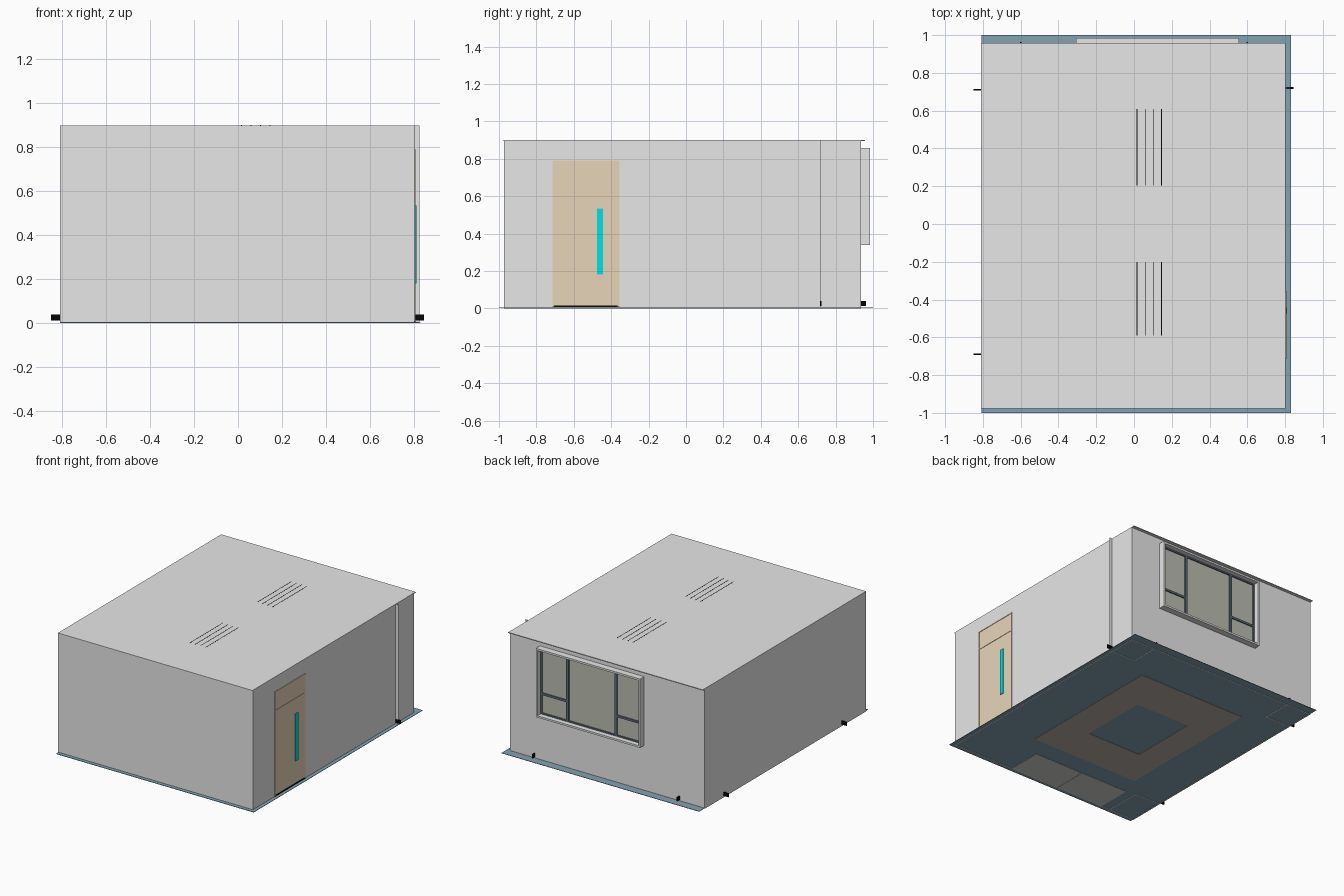
import bpy

if "Cube" in bpy.data.objects:
    bpy.data.objects.remove(bpy.data.objects["Cube"])


def material(name, r, g, b):
    """Flat colour given as sRGB bytes, stored as linear."""
    def lin(c):
        c /= 255
        return c / 12.92 if c <= 0.04045 else ((c + 0.055) / 1.055) ** 2.4
    m = bpy.data.materials.new(name)
    m.diffuse_color = (lin(r), lin(g), lin(b), 1)
    m.use_nodes = True
    m.node_tree.nodes["Principled BSDF"].inputs["Base Color"].default_value = m.diffuse_color
    return m


WHITE = material("white_plaster", 231, 231, 231)
BLUE = material("blue_grey_floor", 130, 162, 177)
TAUPE = material("taupe_rug", 184, 175, 166)
PALE = material("pale_grey", 212, 211, 208)
WOOD = material("light_wood", 232, 214, 185)
CYAN = material("cyan_handle", 0, 231, 237)
GLASS = material("grey_glass", 187, 190, 178)
FRAME = material("dark_window_frame", 92, 108, 122)
BLACK = material("black_trim", 6, 6, 6)


def box(name, mat, x, y, z):
    """Axis-aligned box from (min, max) pairs."""
    verts = [(a, b, c) for a in x for b in y for c in z]
    faces = [(0, 1, 3, 2), (4, 6, 7, 5), (0, 4, 5, 1),
             (2, 3, 7, 6), (0, 2, 6, 4), (1, 5, 7, 3)]
    me = bpy.data.meshes.new(name)
    me.from_pydata(verts, [], faces)
    me.materials.append(mat)
    ob = bpy.data.objects.new(name, me)
    bpy.context.collection.objects.link(ob)
    return ob


X0, X1, Y0, Y1, H, T = -0.81, 0.803, -0.972, 0.936, 0.90, 0.008

# Floor slab and ceiling (ceiling overhangs the back wall a little)
box("floor", BLUE, (-0.808, 0.83), (-1, 1), (0.002, 0.005))
box("ceiling", WHITE, (X0, X1), (-0.976, 0.958), (H - 0.006, H))

# Outer walls
box("left_wall", WHITE, (X0, X0 + T), (Y0, Y1), (0, H - 0.006))
box("right_wall", WHITE, (X1 - T, X1), (Y0, Y1), (0, H - 0.006))
box("front_wall", WHITE, (X0 + T, X1 - T), (Y0, Y0 + T), (0, H - 0.006))
box("back_wall", WHITE, (X0 + T, X1 - T), (Y1 - T, Y1), (0, H - 0.006))

# Boxed-in corner columns: two thin walls each
for tag, px, py in (("back_left", -0.60, 0.71), ("front_left", -0.595, -0.69),
                    ("back_right", 0.60, 0.72)):
    xs = (X0 + T, px) if px < 0 else (px, X1 - T)
    ys = (Y0 + T, py) if py < 0 else (py, Y1 - T)
    box(tag + "_column_side", WHITE, (px - 0.004, px + 0.004), ys, (0, H - 0.006))
    box(tag + "_column_face", WHITE, xs, (py - 0.004, py + 0.004), (0, H - 0.006))
    # Black skirting ends poking through the walls
    sx = (-0.85, X0) if px < 0 else (X1, 0.845)
    box(tag + "_skirting_end", BLACK, sx, (py - 0.004, py + 0.004), (0.012, 0.04))
    if py > 0:
        box(tag + "_back_skirting_end", BLACK, (px - 0.004, px + 0.004),
            (Y1, 0.963), (0.012, 0.04))

# Column fin standing out of the right wall
box("right_wall_fin", WHITE, (X1, 0.826), (0.718, 0.722), (0, H))

# Rug: square ring, passing through the floor
RX, RY, IX, IY = (-0.47, 0.43), (-0.555, 0.60), (-0.26, 0.195), (-0.255, 0.27)
box("rug_left", TAUPE, (RX[0], IX[0]), RY, (0, 0.008))
box("rug_right", TAUPE, (IX[1], RX[1]), RY, (0, 0.008))
box("rug_front", TAUPE, IX, (RY[0], IY[0]), (0, 0.008))
box("rug_back", TAUPE, IX, (IY[1], RY[1]), (0, 0.008))

# Pair of mats along the front wall
for i, xs in enumerate(((-0.52, -0.122), (-0.118, 0.29))):
    box("front_mat_%d" % (i + 1), PALE, xs, (Y0 + T, -0.705), (0, 0.008))

# Ceiling slots: two groups of four thin lines
for g, y in enumerate(((-0.59, -0.20), (0.205, 0.61))):
    for i in range(4):
        x = 0.016 + i * 0.043
        box("ceiling_slot_%d_%d" % (g + 1, i + 1), BLACK,
            (x - 0.002, x + 0.002), y, (H - 0.004, H + 0.0006))

# Door: frame, leaf, upper panel, threshold and handle
D0, D1 = -0.715, -0.355
for tag, ys, zs in (("left_jamb", (D0, D0 + 0.010), (0.01, 0.79)),
                    ("right_jamb", (D1 - 0.010, D1), (0.01, 0.79)),
                    ("head", (D0 + 0.010, D1 - 0.010), (0.78, 0.79)),
                    ("rail", (D0 + 0.010, D1 - 0.010), (0.642, 0.65))):
    box("door_" + tag, WOOD, (X1 - 0.012, X1 + 0.005), ys, zs)
box("door_leaf", WOOD, (X1 - 0.012, X1 + 0.002), (D0 + 0.01, D1 - 0.01), (0.01, 0.642))
box("door_upper_panel", WOOD, (X1 - 0.012, X1 + 0.002), (D0 + 0.01, D1 - 0.01), (0.65, 0.78))
box("door_threshold", BLACK, (X1 - 0.012, X1 + 0.005), (D0, D1), (0.006, 0.014))
box("door_handle", CYAN, (X1, X1 + 0.008), (-0.475, -0.443), (0.18, 0.535))

# Window: projecting surround
W0, W1, Z0, Z1, YW, B = -0.308, 0.556, 0.34, 0.856, 0.984, 0.014
box("window_sill", WHITE, (W0, W1), (Y1, YW), (Z0, Z0 + B))
box("window_hood", WHITE, (W0, W1), (Y1, YW), (Z1 - B, Z1))
box("window_left_cheek", WHITE, (W0, W0 + B), (Y1, YW), (Z0 + B, Z1 - B))
box("window_right_cheek", WHITE, (W1 - B, W1), (Y1, YW), (Z0 + B, Z1 - B))

# Window: glass, mullions and transoms
a, b, c, d = W0 + B, W1 - B, Z0 + B, Z1 - B
box("window_glass", GLASS, (a, b), (Y1, Y1 + 0.003), (c, d))
YF, M = (Y1 + 0.002, Y1 + 0.011), 0.010
m0, m1 = a + 0.255 * (b - a), a + 0.735 * (b - a)
for i, x in enumerate((a + M / 2, m0, m1, b - M / 2)):
    w = M / 2 if i in (0, 3) else M
    box("window_mullion_%d" % (i + 1), FRAME, (x - w, x + w), YF, (c, d))
for tag, z in (("bottom", c + M / 2), ("top", d - M / 2)):
    box("window_%s_rail" % tag, FRAME, (a + M, b - M), YF, (z - M / 2, z + M / 2))
for tag, xs in (("left", (a + M, m0 - M)), ("right", (m1 + M, b - M))):
    box("window_%s_transom" % tag, FRAME, xs, YF, (0.498, 0.514))

# Wall panel inside the right wall
box("inner_wall_panel", PALE, (X1 - T - 0.01, X1 - T), (0.10, 0.25), (0.465, 0.557))
